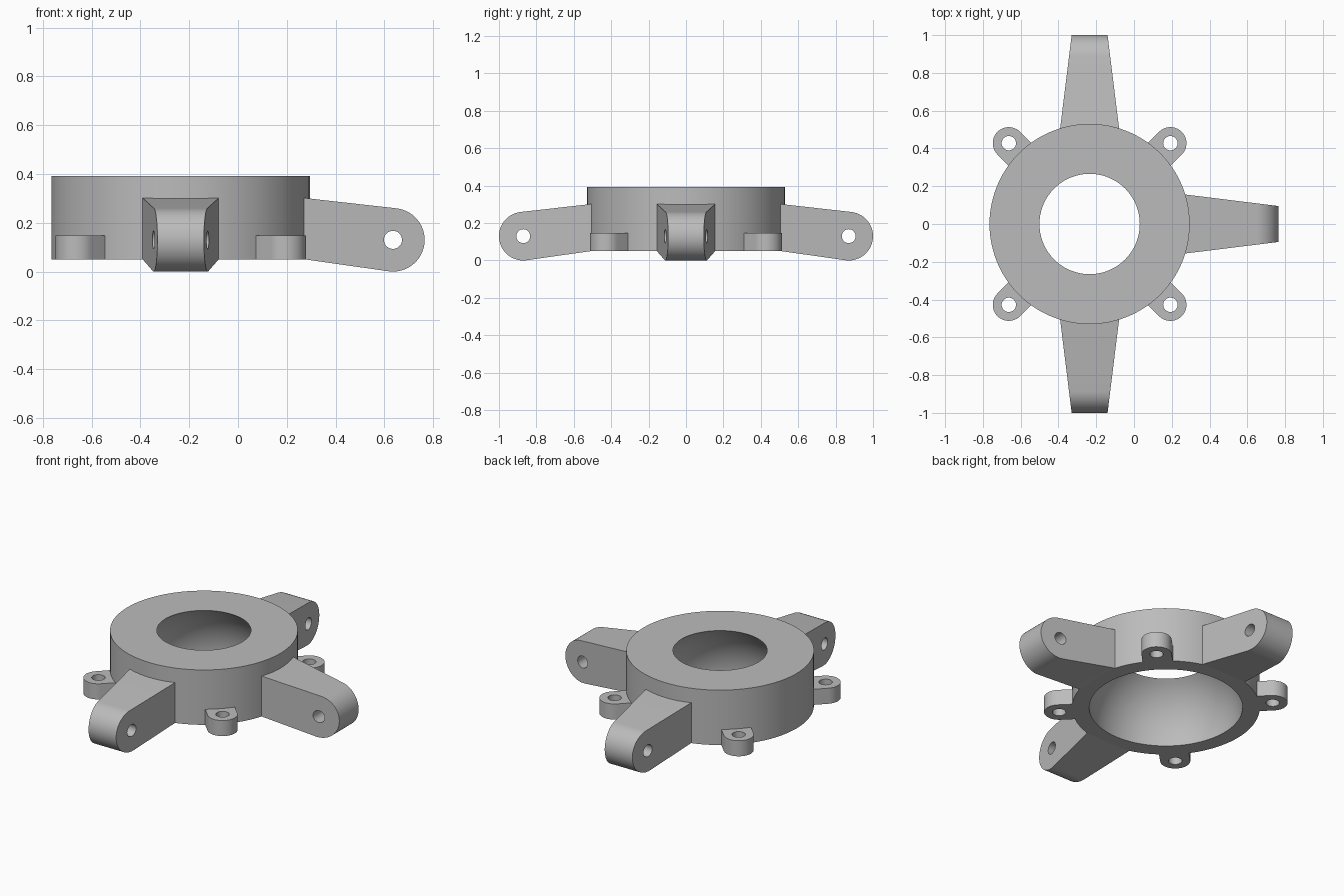
import bpy, bmesh
from math import sin, cos, pi, radians, sqrt
from mathutils import Matrix

cube = bpy.data.objects.get("Cube")
if cube:
    bpy.data.objects.remove(cube)

CENTRE_X = -0.235                       # ring axis
BOTTOM, TOP = 0.05, 0.392               # ring heights
OUTER, DOME = 0.53, 0.433               # ring radius, spherical bore radius

grey = bpy.data.materials.new("plain grey")
grey.use_nodes = True
grey.diffuse_color = (0.5, 0.5, 0.5, 1)
grey.node_tree.nodes["Principled BSDF"].inputs["Base Color"].default_value = (0.5, 0.5, 0.5, 1)


def finish(name, bm, matrix):
    """Turn a bmesh into a placed, smooth-shaded object."""
    bmesh.ops.remove_doubles(bm, verts=bm.verts, dist=1e-5)
    bmesh.ops.recalc_face_normals(bm, faces=bm.faces)
    mesh = bpy.data.meshes.new(name)
    bm.to_mesh(mesh)
    bm.free()
    mesh.materials.clear()
    mesh.materials.append(grey)
    obj = bpy.data.objects.new(name, mesh)
    obj.matrix_world = matrix
    bpy.context.collection.objects.link(obj)
    bpy.ops.object.select_all(action='DESELECT')
    obj.select_set(True)
    bpy.context.view_layer.objects.active = obj
    bpy.ops.object.shade_smooth_by_angle(angle=radians(30))
    return obj


def arc(cx, cy, r, start, end, steps):
    angles = [radians(start + (end - start) * i / steps) for i in range(steps + 1)]
    return [(cx + r * cos(a), cy + r * sin(a)) for a in angles]


def plate(outline, hole, half):
    """Extruded flat outline with one hole, as a bmesh."""
    curve = bpy.data.curves.new("plate_outline", 'CURVE')
    curve.dimensions, curve.fill_mode, curve.extrude = '2D', 'BOTH', half
    for loop in (outline, hole):
        spline = curve.splines.new('POLY')
        spline.points.add(len(loop) - 1)
        for point, (x, y) in zip(spline.points, loop):
            point.co = (x, y, 0, 1)
        spline.use_cyclic_u = True
    temp = bpy.data.objects.new("plate_helper", curve)
    bpy.context.collection.objects.link(temp)
    graph = bpy.context.evaluated_depsgraph_get()
    mesh = bpy.data.meshes.new_from_object(temp.evaluated_get(graph))
    bm = bmesh.new()
    bm.from_mesh(mesh)
    bpy.data.objects.remove(temp)
    bpy.data.curves.remove(curve)
    bpy.data.meshes.remove(mesh)
    return bm


axis = Matrix.Translation((CENTRE_X, 0, 0))

# Ring with a domed bore, spun from its cross-section
height = TOP - BOTTOM
profile = [(OUTER, BOTTOM), (OUTER, TOP)]
for i in range(17):
    z = height * (1 - i / 16)
    profile.append((sqrt(DOME ** 2 - z ** 2), BOTTOM + z))
bm = bmesh.new()
verts = [bm.verts.new((r, 0, z)) for r, z in profile]
edges = [bm.edges.new((verts[i - 1], verts[i])) for i in range(len(verts))]
bmesh.ops.spin(bm, geom=verts + edges, cent=(0, 0, 0), axis=(0, 0, 1),
               angle=2 * pi, steps=96, use_duplicate=False)
finish("ring", bm, axis)

# Three tapered arms with rounded ends and cross holes
ROOT, TIP = 0.507, 1.0
for name, turn in (("left_arm", 0), ("back_arm", 90), ("front_arm", -90)):
    outline = arc(0.87, 0.13, 0.13, -98, 83.5, 32) + [(0.46, 0.307), (0.46, 0.057)]
    hole = arc(0.87, 0.13, 0.037, 0, 348.75, 31)
    bm = plate(outline, hole, 1)
    for v in bm.verts:
        v.co.z *= 0.156 + (0.095 - 0.156) * (v.co.x - ROOT) / (TIP - ROOT)
    finish(name, bm, axis @ Matrix.Rotation(radians(turn), 4, 'Z')
           @ Matrix.Rotation(pi / 2, 4, 'X'))

# Four screw ears on the diagonals
for name, turn in (("back_left_ear", 45), ("back_right_ear", 135),
                   ("front_right_ear", 225), ("front_left_ear", 315)):
    outline = arc(0.605, 0, 0.085, -90, 90, 24) + [(0.48, 0.085), (0.48, -0.085)]
    hole = arc(0.605, 0, 0.038, 0, 348.75, 31)
    bm = plate(outline, hole, 0.0485)
    finish(name, bm, axis @ Matrix.Rotation(radians(turn), 4, 'Z')
           @ Matrix.Translation((0, 0, BOTTOM + 0.0485)))
